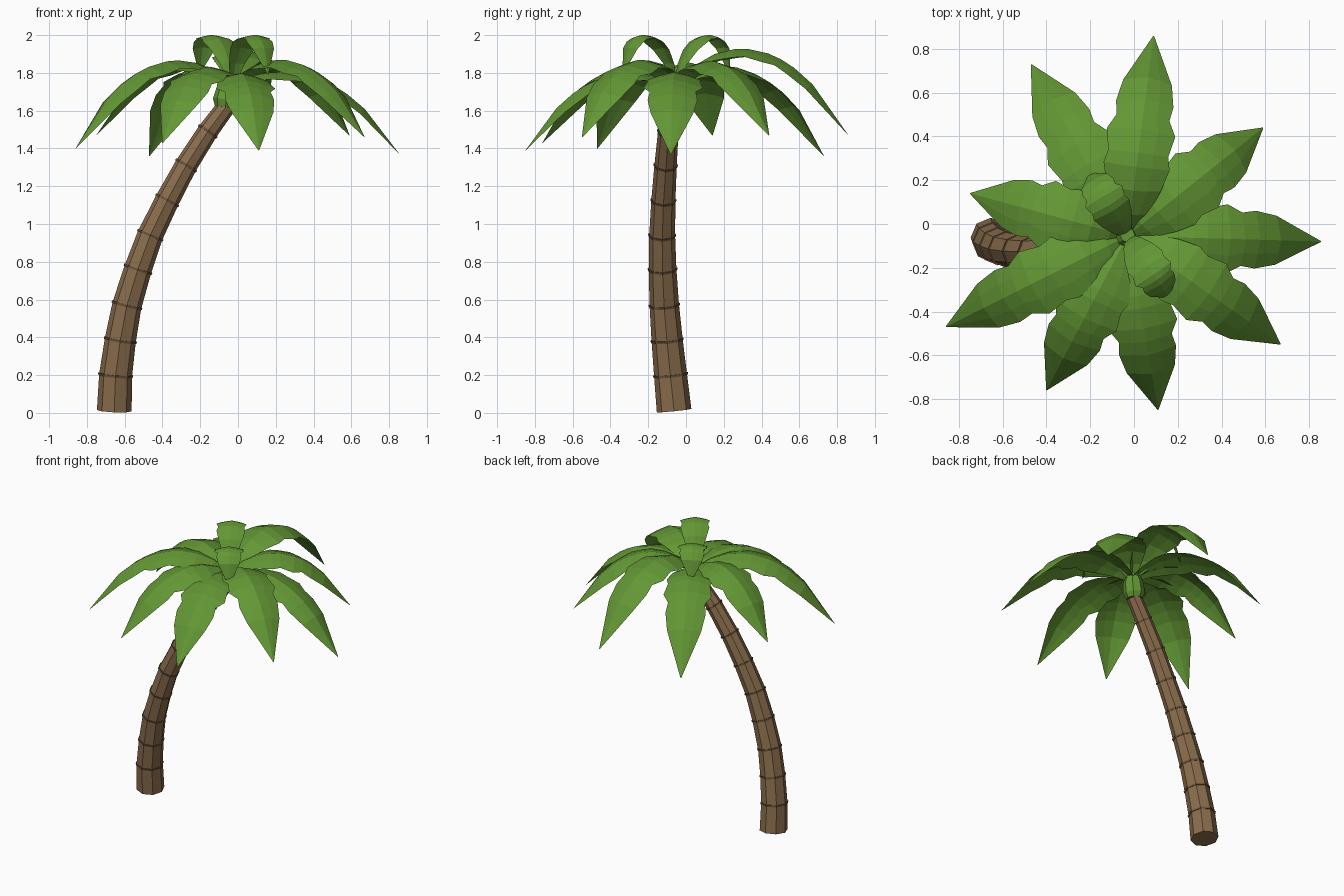
import bpy, bmesh, math
from mathutils import Vector

if "Cube" in bpy.data.objects:
    bpy.data.objects.remove(bpy.data.objects["Cube"])


def material(name, rgb):
    m = bpy.data.materials.new(name)
    m.diffuse_color = (*rgb, 1)
    m.use_nodes = True
    m.node_tree.nodes["Principled BSDF"].inputs["Base Color"].default_value = m.diffuse_color
    return m


BARK = material("bark", (0.25, 0.15, 0.072))
RING = material("ring_bark", (0.15, 0.09, 0.045))
LEAF = material("leaf", (0.125, 0.31, 0.035))


def finish(bm, name, mat):
    me = bpy.data.meshes.new(name)
    bm.to_mesh(me)
    bm.free()
    ob = bpy.data.objects.new(name, me)
    bpy.context.collection.objects.link(ob)
    me.materials.append(mat)
    return ob


def tube(bm, pts, radii, tangents, n=8):
    """Capped n-sided tube with rings square to the path."""
    rings = []
    for p, r, t in zip(pts, radii, tangents):
        u = Vector((0, 1, 0)).cross(t).normalized()
        v = t.cross(u)
        rings.append([bm.verts.new(p + r * (u * math.cos(a) + v * math.sin(a)))
                      for a in (2 * math.pi * k / n for k in range(n))])
    for a, b in zip(rings, rings[1:]):
        for k in range(n):
            bm.faces.new((a[k], a[(k + 1) % n], b[(k + 1) % n], b[k]))
    bm.faces.new(rings[0][::-1])
    bm.faces.new(rings[-1])


def path_tangents(pts):
    last = len(pts) - 1
    return [(pts[min(i + 1, last)] - pts[max(i - 1, 0)]).normalized()
            for i in range(last + 1)]


# Trunk: leaning, tapering octagonal tube
path = [Vector(p) for p in (
    (-0.655, -0.063, 0.012), (-0.648, -0.082, 0.20), (-0.623, -0.10, 0.385),
    (-0.588, -0.115, 0.57), (-0.53, -0.124, 0.76), (-0.465, -0.126, 0.94),
    (-0.375, -0.12, 1.125), (-0.275, -0.108, 1.31), (-0.16, -0.094, 1.49),
    (-0.06, -0.075, 1.625))]
tang = path_tangents(path)
radii = [0.092 - 0.0047 * i for i in range(len(path))]
bm = bmesh.new()
tube(bm, path, radii, tang)
finish(bm, "trunk", BARK)

# Thin raised rings between trunk segments
bm = bmesh.new()
for p, r, t in list(zip(path, radii, tang))[1:-1]:
    tube(bm, [p - t * 0.006, p + t * 0.006], [r + 0.004, r + 0.006], [t, t])
finish(bm, "trunk_rings", RING)

# Crown bulb where the fronds start
bulb = [Vector(p) for p in ((-0.068, -0.077, 1.615), (-0.062, -0.073, 1.65),
                            (-0.045, -0.062, 1.72), (-0.03, -0.05, 1.79))]
bm = bmesh.new()
tube(bm, bulb, [0.055, 0.072, 0.066, 0.035], path_tangents(bulb))
finish(bm, "crown_bulb", LEAF)

ROOT = Vector((-0.03, -0.055, 1.74))
# Half width along the frond, jagged edge
WIDTH = ((0, .03), (.13, .08), (.26, .125), (.38, .152), (.45, .138),
         (.56, .158), (.63, .122), (.70, .132), (.80, .112), (1, .002))


def frond(name, tip, reach1, z1, reach2, z2, scale=1.0, droop=0.3):
    """Arched leaf: a cubic arc carrying a folded, tapering strip."""
    end = Vector(tip)
    flat = Vector((end.x - ROOT.x, end.y - ROOT.y, 0))
    c1, c2 = ROOT + flat * reach1, ROOT + flat * reach2
    c1.z, c2.z = z1, z2
    side = Vector((-flat.y, flat.x, 0)).normalized()
    bm = bmesh.new()
    rows = []
    for t, w in WIDTH:
        s = 1 - t
        p = ROOT * s**3 + c1 * (3*s*s*t) + c2 * (3*s*t*t) + end * t**3
        d = ((c1 - ROOT) * s*s + (c2 - c1) * (2*s*t) + (end - c2) * t*t).normalized()
        up = d.cross(side)
        w *= scale
        rows.append([bm.verts.new(p + side * (w * k) - up * (droop * w * abs(k)**1.3))
                     for k in (-1, -0.5, 0, 0.5, 1)])
    for a, b in zip(rows, rows[1:]):
        for k in range(4):
            bm.faces.new((a[k], b[k], b[k + 1], a[k + 1]))
    finish(bm, name, LEAF)


# Nine large drooping fronds: tip position and height of the arc
LARGE = (((0.09, 0.86, 1.47), 1.95), ((0.59, 0.44, 1.47), 1.86),
         ((0.855, -0.08, 1.37), 1.785), ((0.67, -0.55, 1.46), 1.87),
         ((0.11, -0.85, 1.39), 1.775), ((-0.40, -0.76, 1.43), 1.82),
         ((-0.86, -0.47, 1.40), 1.87), ((-0.75, 0.14, 1.47), 1.85),
         ((-0.47, 0.73, 1.36), 1.83))
for i, (tip, peak) in enumerate(LARGE):
    frond(f"frond_{i + 1}", tip, 0.25, peak + 0.075, 0.67, peak + 0.075)

# Two short upright fronds curling over at the top
for i, tip in enumerate(((-0.205, 0.235, 1.79), (0.16, -0.335, 1.79))):
    frond(f"young_frond_{i + 1}", tip, 0.18, 2.06, 0.95, 2.10, 0.62, 0.2)
